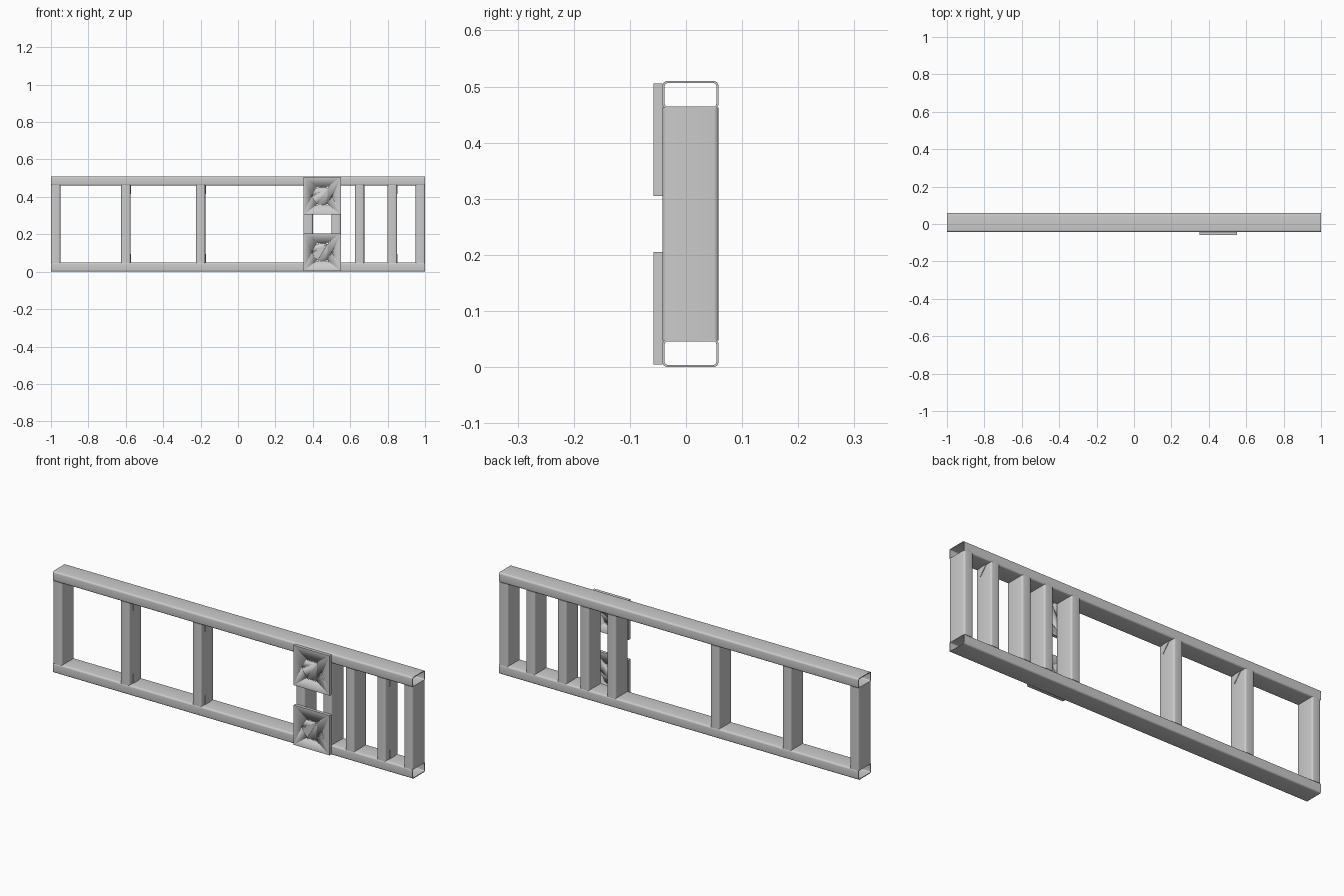
import bpy, bmesh, math
from mathutils import Matrix, Vector

if "Cube" in bpy.data.objects:
    bpy.data.objects.remove(bpy.data.objects["Cube"])

YC = 0.008            # frame centre in y
H = 0.51              # overall height
WALL = 0.004


def finish(name, bm):
    bmesh.ops.recalc_face_normals(bm, faces=bm.faces)
    me = bpy.data.meshes.new(name)
    bm.to_mesh(me)
    bm.free()
    ob = bpy.data.objects.new(name, me)
    bpy.context.collection.objects.link(ob)
    bpy.ops.object.select_all(action='DESELECT')
    ob.select_set(True)
    bpy.context.view_layer.objects.active = ob
    bpy.ops.object.shade_smooth_by_angle(angle=math.radians(35))
    return ob


def rounded_rect(w, d, r, steps=4):
    pts = []
    for k, (sx, sy) in enumerate([(1, 1), (-1, 1), (-1, -1), (1, -1)]):
        for i in range(steps + 1):
            a = math.pi / 2 * (k + i / steps)
            pts.append((sx * (w / 2 - r) + r * math.cos(a),
                        sy * (d / 2 - r) + r * math.sin(a)))
    return pts


def tube(name, w, d, length, matrix):
    """Open rectangular hollow section along local z, centred on its origin."""
    bm = bmesh.new()
    rings = []
    for pts in (rounded_rect(w, d, 0.009),
                rounded_rect(w - 2 * WALL, d - 2 * WALL, 0.005)):
        for z in (-length / 2, length / 2):
            rings.append([bm.verts.new(matrix @ Vector((x, y, z))) for x, y in pts])
    n = len(rings[0])
    for a, b in ((0, 1), (1, 3), (3, 2), (2, 0)):
        for i in range(n):
            j = (i + 1) % n
            bm.faces.new((rings[a][i], rings[a][j], rings[b][j], rings[b][i]))
    return finish(name, bm)


def prism(name, pts, offset):
    """Solid from a flat outline pushed along offset."""
    bm = bmesh.new()
    f = bm.faces.new([bm.verts.new(p) for p in pts])
    ext = bmesh.ops.extrude_face_region(bm, geom=[f], use_keep_orig=True)
    verts = [v for v in ext['geom'] if isinstance(v, bmesh.types.BMVert)]
    bmesh.ops.translate(bm, verts=verts, vec=offset)
    return finish(name, bm)


# Long horizontal rails
for label, z in (("bottom_rail", 0.025), ("top_rail", H - 0.025)):
    tube(label, 0.05, 0.1, 2.0,
         Matrix.Translation((0, YC, z)) @ Matrix.Rotation(math.pi / 2, 4, 'Y'))

# Upright posts, tucked just into the rail walls
for i, x in enumerate((-0.975, -0.6, -0.2, 0.375, 0.525, 0.65, 0.825, 0.975)):
    tube(f"post_{i + 1}", 0.05, 0.1, H - 0.094, Matrix.Translation((x, YC, H / 2)))

# Small triangular tabs on the side of three posts, at both ends
for x in (-0.575, -0.175, 0.85):
    for label, z, s in (("lower", 0.05, 1), ("upper", H - 0.05, -1)):
        prism(f"{label}_corner_tab",
              [(x, YC - 0.02, z), (x, YC + 0.02, z), (x, YC - 0.02, z + s * 0.045)],
              (0.003, 0, 0))

# Mounting plates with a six-hole bolt circle
for label, zc in (("lower_mounting_plate", 0.105), ("upper_mounting_plate", 0.405)):
    plate = prism(label, [(0.45 + a * 0.1, -0.058, zc + b * 0.1)
                          for a, b in ((-1, -1), (1, -1), (1, 1), (-1, 1))],
                  (0, 0.016, 0))
    bm = bmesh.new()
    for k in range(6):
        a = k * math.pi / 3
        m = (Matrix.Translation((0.45 + 0.054 * math.cos(a), -0.05,
                                 zc + 0.054 * math.sin(a)))
             @ Matrix.Rotation(math.pi / 2, 4, 'X'))
        bmesh.ops.create_cone(bm, cap_ends=True, segments=16, radius1=0.004,
                              radius2=0.004, depth=0.04, matrix=m)
    cutter = finish(label + "_hole_cutter", bm)
    cutter.hide_render = True
    cutter.hide_set(True)
    mod = plate.modifiers.new("bolt_holes", 'BOOLEAN')
    mod.operation = 'DIFFERENCE'
    mod.object = cutter
    mod.solver = 'EXACT'
